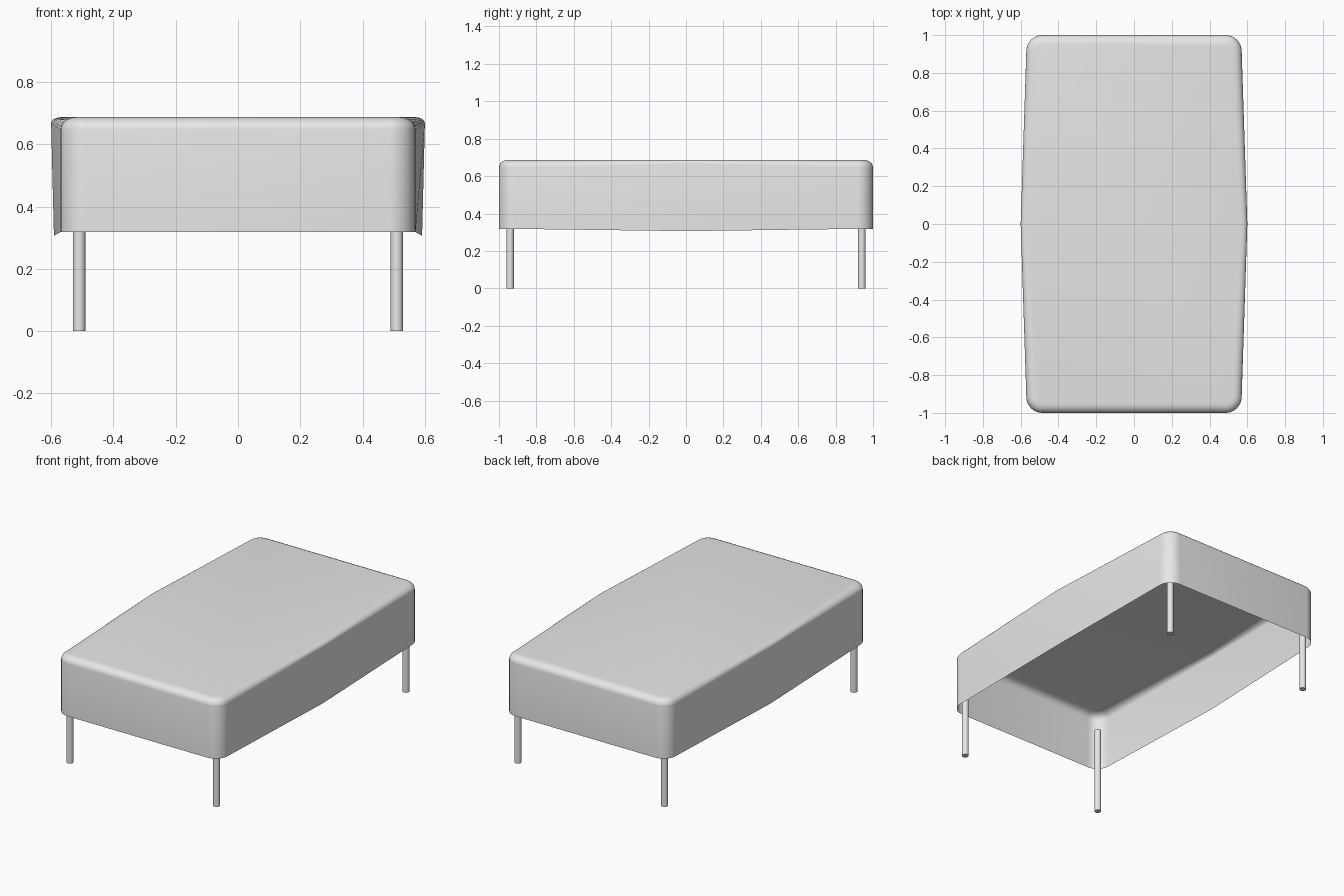
import bpy, bmesh
from math import cos, sin, pi

cube = bpy.data.objects.get("Cube")
if cube:
    bpy.data.objects.remove(cube, do_unlink=True)

grey = bpy.data.materials.new("light_grey")
grey.use_nodes = True
grey.diffuse_color = (0.8, 0.8, 0.8, 1)
grey.node_tree.nodes["Principled BSDF"].inputs["Base Color"].default_value = (0.8, 0.8, 0.8, 1)

END_HALF, MID_HALF, HALF_LEN = 0.57, 0.60, 1.0
CORNER, TOP, RIM = 0.085, 0.687, 0.318
STEPS = 8


def add_object(name, bm):
    mesh = bpy.data.meshes.new(name)
    bm.to_mesh(mesh)
    bm.free()
    mesh.materials.append(grey)
    obj = bpy.data.objects.new(name, mesh)
    bpy.context.collection.objects.link(obj)
    return obj


def outline(inset):
    """Rounded rectangle with bowed long sides, counter-clockwise."""
    r = CORNER - inset
    cx, cy = END_HALF - CORNER, HALF_LEN - CORNER
    arc = [(cx + r * cos(a), cy + r * sin(a))
           for a in (pi / 2 * i / STEPS for i in range(STEPS + 1))]
    mid = MID_HALF - inset * 0.6
    half = [(mid, 0)] + arc + [(-x, y) for x, y in reversed(arc)]
    return half + [(-x, -y) for x, y in half]


def bulge(y):
    return max(0, 1 - abs(y) / (HALF_LEN - CORNER))


# Open-bottomed padded shell: rim, wall and rounded top edge
bm = bmesh.new()
levels = [(0.0, None)] + [(0.05 * (1 - cos(a)), 1 - sin(a))
                          for a in (pi / 2 * i / 5 for i in range(6))]
rings = []
for inset, drop in levels:
    ring = []
    for x, y in outline(inset):
        b = bulge(y)
        if drop is None:
            ring.append(bm.verts.new((x * (1 - 0.015 * b), y, RIM - 0.012 * b)))
        else:
            ring.append(bm.verts.new((x, y, TOP - drop * (0.04 - 0.02 * b))))
    rings.append(ring)
for low, high in zip(rings, rings[1:]):
    n = len(low)
    for i in range(n):
        j = (i + 1) % n
        bm.faces.new((low[i], low[j], high[j], high[i]))
# Flat top surface
bm.faces.new(rings[-1])
shell = add_object("padded_shell", bm)
shell.data.polygons.foreach_set("use_smooth", [True] * len(shell.data.polygons))

# Four slim round legs that run up inside the shell
LEG_TOP = 0.55
for side, sx in (("left", 1), ("right", -1)):
    for end, sy in (("front", -1), ("back", 1)):
        bpy.ops.mesh.primitive_cylinder_add(
            vertices=16, radius=0.02, depth=LEG_TOP,
            location=(sx * 0.51, sy * 0.94, LEG_TOP / 2))
        leg = bpy.context.object
        leg.name = f"{end}_{side}_leg"
        leg.data.materials.append(grey)
        bpy.ops.object.shade_smooth_by_angle()
